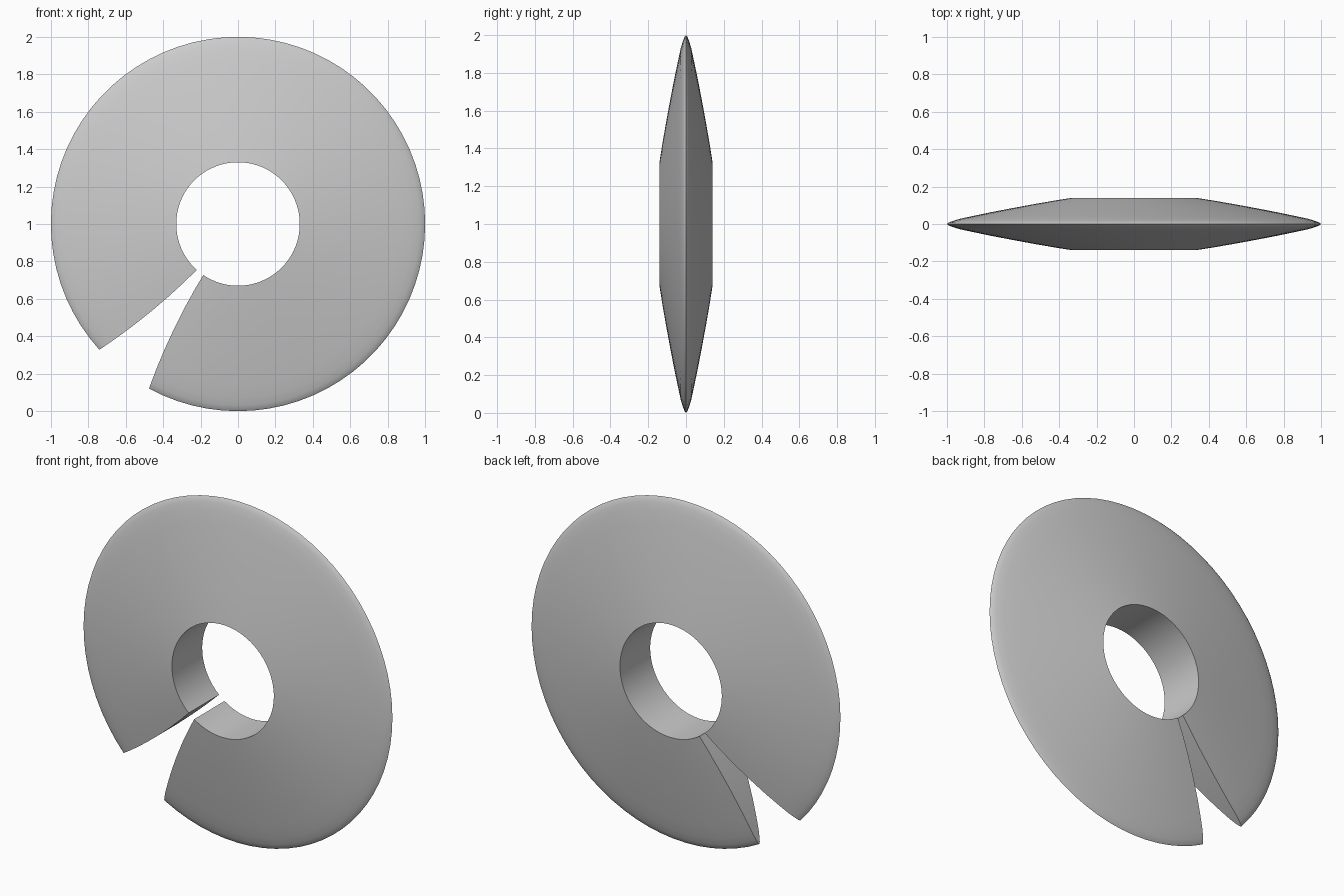
import bpy, bmesh
from math import radians, sin, cos

if "Cube" in bpy.data.objects:
    bpy.data.objects.remove(bpy.data.objects["Cube"])

SEGMENTS = 72
GAP_CENTRE = 231.9            # direction of the slot, degrees
R_IN, R_OUT = 0.33, 1.0

# Half cross-section: (radius, half thickness)
half = [(0.33, 0.14), (0.42, 0.126), (0.53, 0.107), (0.65, 0.085), (0.77, 0.062),
        (0.86, 0.043), (0.93, 0.028), (0.97, 0.016), (0.99, 0.008)]
section = [(r, -t) for r, t in half] + [(1.0, 0.0)] + [(r, t) for r, t in reversed(half)]


def gap_half_angle(r):
    """The slot widens steadily in angle from hole to rim."""
    return 3.85 + (9.7 - 3.85) * (r - R_IN) / (R_OUT - R_IN)


# Sweep the section around the hole, stopping at the flared slot
bm = bmesh.new()
rings = []
for i in range(SEGMENTS + 1):
    ring = []
    for r, y in section:
        g = gap_half_angle(r)
        a = radians(GAP_CENTRE + g + (360 - 2 * g) * i / SEGMENTS)
        ring.append(bm.verts.new((r * cos(a), y, 1 + r * sin(a))))
    rings.append(ring)

n = len(section)
for a, b in zip(rings, rings[1:]):
    for j in range(n):
        k = (j + 1) % n
        bm.faces.new((a[j], a[k], b[k], b[j]))

# Slot walls, bridged between the front and back of the section
for ring in (rings[0], rings[-1]):
    m = n // 2
    for j in range(m - 1):
        bm.faces.new((ring[j], ring[j + 1], ring[n - 2 - j], ring[n - 1 - j]))
    bm.faces.new((ring[m - 1], ring[m], ring[m + 1]))

bmesh.ops.recalc_face_normals(bm, faces=bm.faces)
mesh = bpy.data.meshes.new("slotted_disc")
bm.to_mesh(mesh)
bm.free()

disc = bpy.data.objects.new("slotted_disc", mesh)
bpy.context.collection.objects.link(disc)
bpy.context.view_layer.objects.active = disc
disc.select_set(True)
bpy.ops.object.shade_smooth_by_angle(angle=radians(40))
